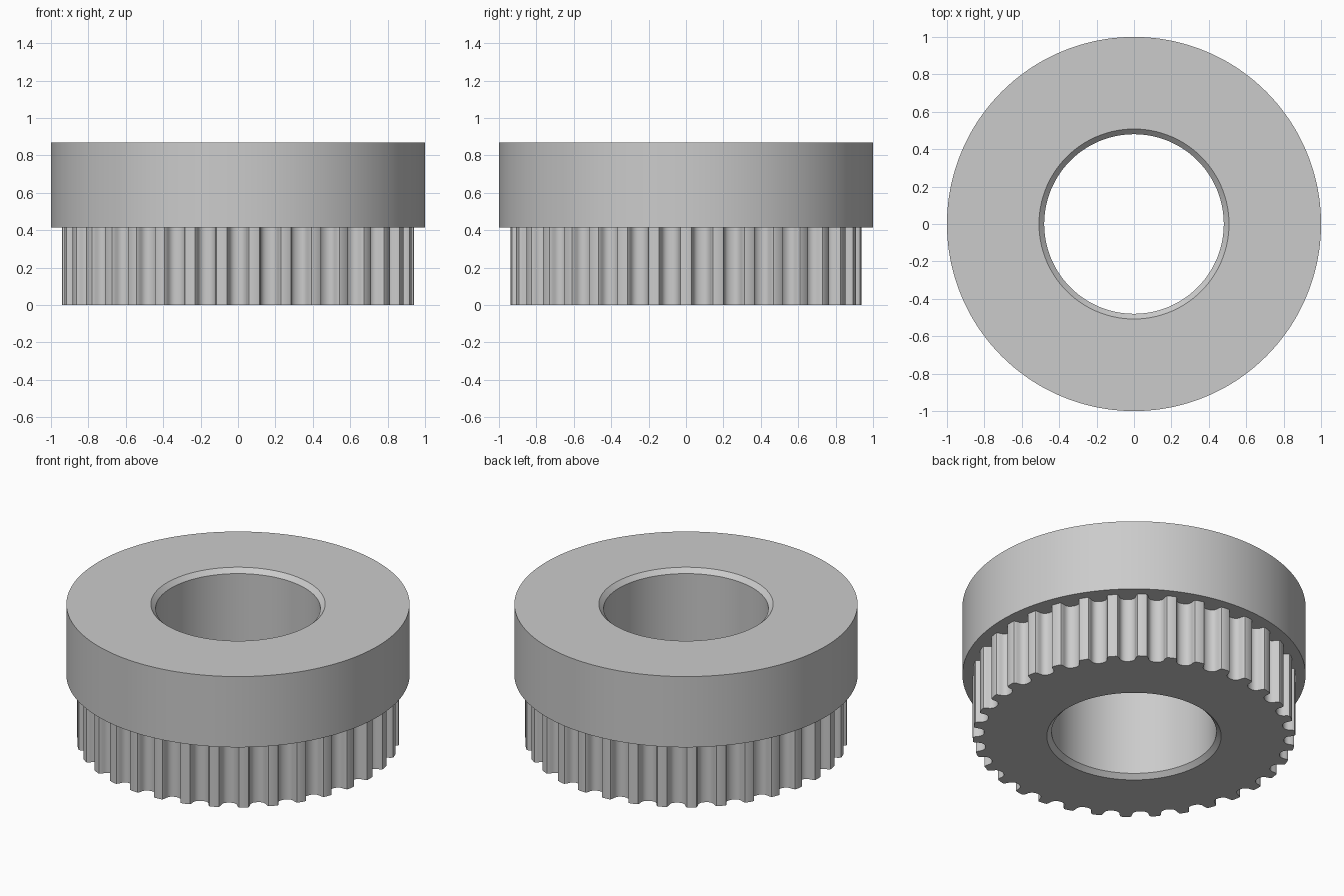
import bpy, bmesh, math

cube = bpy.data.objects.get("Cube")
if cube:
    bpy.data.objects.remove(cube, do_unlink=True)

TEETH = 34
LAND_R = 0.94
PITCH = 2 * math.pi / TEETH

# Half of one rounded groove: (distance from groove centre, depth)
half = [(0.012, 0.065), (0.023, 0.062), (0.033, 0.056), (0.041, 0.047),
        (0.046, 0.036), (0.049, 0.022), (0.053, 0.012), (0.058, 0.004), (0.066, 0)]
groove = [(-x, d) for x, d in reversed(half)] + [(0, 0.066)] + half

# Toothed outline as (angle, radius), with a groove centred on the front
outline = []
for i in range(TEETH):
    centre = -math.pi / 2 + i * PITCH
    for x, d in groove:
        y = LAND_R - d
        outline.append((centre + math.atan2(x, y), math.hypot(x, y) if d else LAND_R))
    outline.append((centre + PITCH / 2, LAND_R))

# Closed section: radius (None follows the teeth) and height
section = [(None, 0), (None, 0.415), (1, 0.415), (1, 0.87),
           (0.508, 0.87), (0.48, 0.842), (0.48, 0.028), (0.508, 0)]

bm = bmesh.new()
loops = [[bm.verts.new(((r or tr) * math.cos(a), (r or tr) * math.sin(a), z))
          for a, tr in outline] for r, z in section]
n = len(outline)
for k, low in enumerate(loops):
    high = loops[(k + 1) % len(loops)]
    for i in range(n):
        j = (i + 1) % n
        bm.faces.new((low[i], low[j], high[j], high[i]))
bmesh.ops.recalc_face_normals(bm, faces=bm.faces[:])
mesh = bpy.data.meshes.new("toothed_pulley")
bm.to_mesh(mesh)
bm.free()

# Plain grey material
grey = bpy.data.materials.new("plain grey")
grey.use_nodes = True
colour = (0.6, 0.6, 0.6, 1)
grey.diffuse_color = colour
for node in grey.node_tree.nodes:
    if node.type == 'BSDF_PRINCIPLED':
        node.inputs["Base Color"].default_value = colour
mesh.materials.append(grey)

pulley = bpy.data.objects.new("toothed_pulley", mesh)
bpy.context.collection.objects.link(pulley)
bpy.ops.object.select_all(action='DESELECT')
pulley.select_set(True)
bpy.context.view_layer.objects.active = pulley
bpy.ops.object.shade_smooth_by_angle(angle=math.radians(32))
